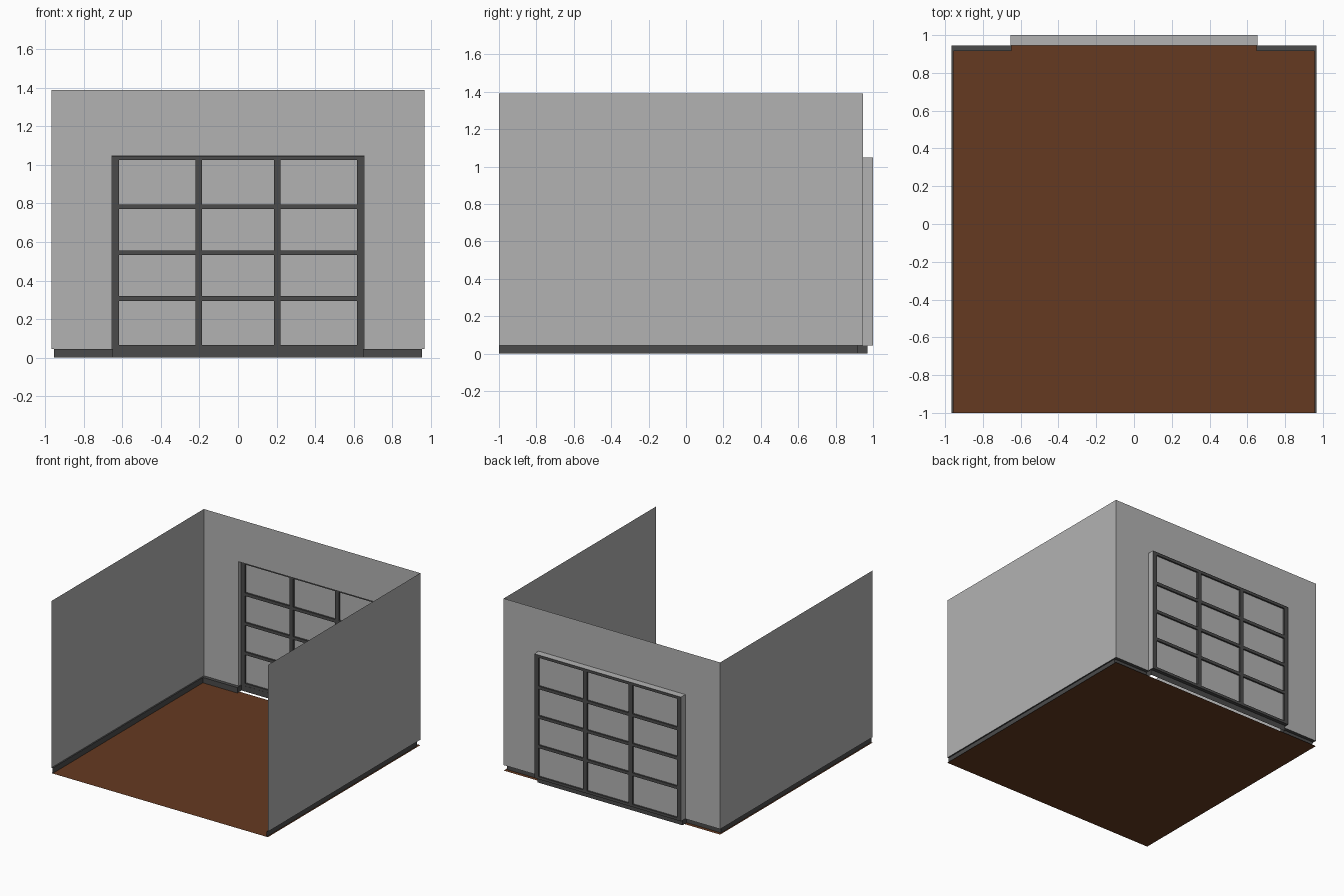
import bpy, bmesh

if "Cube" in bpy.data.objects:
    bpy.data.objects.remove(bpy.data.objects["Cube"])

# Key dimensions
HX, Y0, YB, YOUT = 0.967, -1.0, 0.945, 1.0    # half width, front edge, back wall, bay depth
ZB, ZT = 0.044, 1.39                           # skirting top, wall top
WX, WT = 0.655, 1.048                          # window half width and top


def material(name, rgb):
    m = bpy.data.materials.new(name)
    m.diffuse_color = (*rgb, 1)
    m.use_nodes = True
    m.node_tree.nodes["Principled BSDF"].inputs["Base Color"].default_value = m.diffuse_color
    return m


wall_grey = material("wall grey", (0.45, 0.45, 0.45))
trim_dark = material("dark trim", (0.07, 0.07, 0.07))
floor_brown = material("wood brown", (0.13, 0.042, 0.015))


def finish(name, bm, mat):
    mesh = bpy.data.meshes.new(name)
    bm.to_mesh(mesh)
    bm.free()
    mesh.materials.append(mat)
    ob = bpy.data.objects.new(name, mesh)
    bpy.context.collection.objects.link(ob)
    return ob


def ribbon(name, a, b, mat):
    """Strip of quads between two matching point paths."""
    bm = bmesh.new()
    va = [bm.verts.new(p) for p in a]
    vb = [bm.verts.new(p) for p in b]
    for i in range(len(a) - 1):
        bm.faces.new((va[i], va[i + 1], vb[i + 1], vb[i]))
    return finish(name, bm, mat)


def add_box(bm, x0, x1, y0, y1, z0, z1):
    vs = bmesh.ops.create_cube(bm, size=1)["verts"]
    for v in vs:
        v.co = (x1 if v.co.x > 0 else x0, y1 if v.co.y > 0 else y0, z1 if v.co.z > 0 else z0)


def mirrored(half):
    """Complete a left-hand plan path with its right-hand mirror."""
    return half + [(-x, y) for x, y in reversed(half)]


def at(path, z):
    return [(x, y, z) for x, y in path]


# Floor
ribbon("floor", [(-HX, Y0, 0), (HX, Y0, 0)], [(-HX, YB, 0), (HX, YB, 0)], floor_brown)

# Side walls, single sheets
for side, s in (("left", -1), ("right", 1)):
    path = [(s * HX, Y0), (s * HX, YB)][::s]
    ribbon(side + "_wall", at(path, ZT), at(path, ZB), wall_grey)

# Back wall around the window opening
outer = [(-HX, YB, ZB), (-HX, YB, ZT), (HX, YB, ZT), (HX, YB, ZB)]
inner = [(-WX, YB, ZB), (-WX, YB, WT), (WX, YB, WT), (WX, YB, ZB)]
ribbon("back_wall", inner, outer, wall_grey)

# Window reveal reaching out from the back wall
ribbon("window_reveal", inner, [(x, YOUT, z) for x, y, z in inner], wall_grey)

# Window glass
ribbon("window_pane", [(-WX, 0.986, ZB), (WX, 0.986, ZB)],
       [(-WX, 0.986, WT), (WX, 0.986, WT)], wall_grey)

# Window frame and glazing bars
bm = bmesh.new()
F0, F1 = 0.972, 0.999
e = 0.001
for s in (-1, 1):
    xa, xb = sorted((s * (WX - e), s * 0.617))
    add_box(bm, xa, xb, F0, F1, ZB, WT - e)
    add_box(bm, s * 0.204 - 0.017, s * 0.204 + 0.017, F0, F1, ZB, WT - e)
columns = [(-0.617, -0.221), (-0.187, 0.187), (0.221, 0.617)]
rows = [(ZB, 0.065), (0.295, 0.319), (0.533, 0.557), (0.771, 0.796), (1.025, WT - e)]
for x0, x1 in columns:
    for z0, z1 in rows:
        add_box(bm, x0, x1, F0, F1, z0, z1)
finish("window_frame", bm, trim_dark)

# Skirting: upright face plus a narrow cap back to the wall
face = mirrored([(-0.956, Y0), (-0.956, 0.917), (-0.648, 0.917), (-0.648, 0.971)])
back = mirrored([(-HX, Y0), (-HX, YB), (-WX, YB), (-WX, 0.974)])
ribbon("skirting_face", at(face, 0), at(face, ZB), trim_dark)
ribbon("skirting_cap", at(face, ZB), at(back, ZB), trim_dark)
